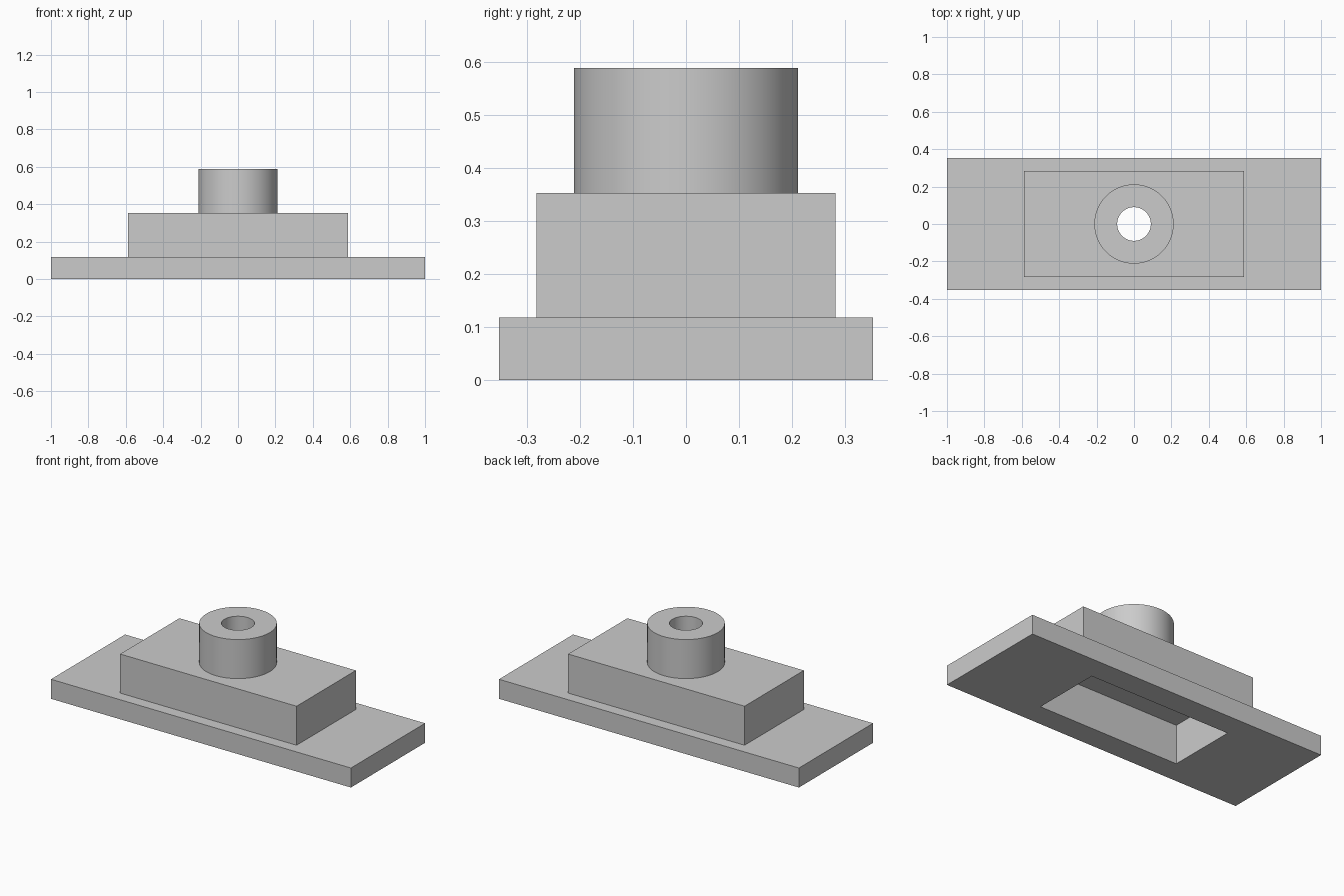
import bpy
import math

cube = bpy.data.objects.get("Cube")
if cube:
    bpy.data.objects.remove(cube, do_unlink=True)

# One plain grey for the whole part
grey = bpy.data.materials.new("plain_grey")
grey.use_nodes = True
colour = (0.6, 0.6, 0.6, 1.0)
grey.diffuse_color = colour
grey.node_tree.nodes["Principled BSDF"].inputs["Base Color"].default_value = colour

UNIT = 2 / 17  # plate thickness, the module for all sizes


def box(name, width, depth, bottom, top):
    bpy.ops.mesh.primitive_cube_add(size=1, location=(0, 0, (bottom + top) / 2))
    obj = bpy.context.object
    obj.name = name
    obj.scale = (width, depth, top - bottom)
    bpy.ops.object.transform_apply(location=False, rotation=False, scale=True)
    return obj


def cylinder(name, radius, bottom, top):
    bpy.ops.mesh.primitive_cylinder_add(
        vertices=96, radius=radius, depth=top - bottom, location=(0, 0, (bottom + top) / 2))
    obj = bpy.context.object
    obj.name = name
    return obj


def cut(target, cutter):
    """Subtract the cutter from the target, then discard it."""
    cutter.hide_render = True
    bpy.ops.object.select_all(action="DESELECT")
    bpy.context.view_layer.objects.active = target
    target.select_set(True)
    mod = target.modifiers.new("cut", "BOOLEAN")
    mod.operation = "DIFFERENCE"
    mod.solver = "EXACT"
    mod.object = cutter
    bpy.ops.object.modifier_apply(modifier=mod.name)
    bpy.data.objects.remove(cutter, do_unlink=True)


def pocket():
    return box("pocket_cutter", 8 * UNIT, 3.6 * UNIT, -UNIT, 2 * UNIT)


def bore():
    return cylinder("bore_cutter", 0.09, UNIT, 6 * UNIT)


# Base plate with a rectangular opening
base_plate = box("base_plate", 17 * UNIT, 6 * UNIT, 0, UNIT)
cut(base_plate, pocket())

# Raised block, hollowed from below and bored through
raised_block = box("raised_block", 10 * UNIT, 4.8 * UNIT, UNIT, 3 * UNIT)
cut(raised_block, pocket())
cut(raised_block, bore())

# Round boss with the through bore
boss = cylinder("boss", 1.8 * UNIT, 3 * UNIT, 5 * UNIT)
cut(boss, bore())

# Material and sharp-edged smooth shading
bpy.ops.object.select_all(action="DESELECT")
for part in (base_plate, raised_block, boss):
    part.data.materials.clear()
    part.data.materials.append(grey)
    part.select_set(True)
bpy.context.view_layer.objects.active = boss
bpy.ops.object.shade_smooth_by_angle(angle=math.radians(30))
